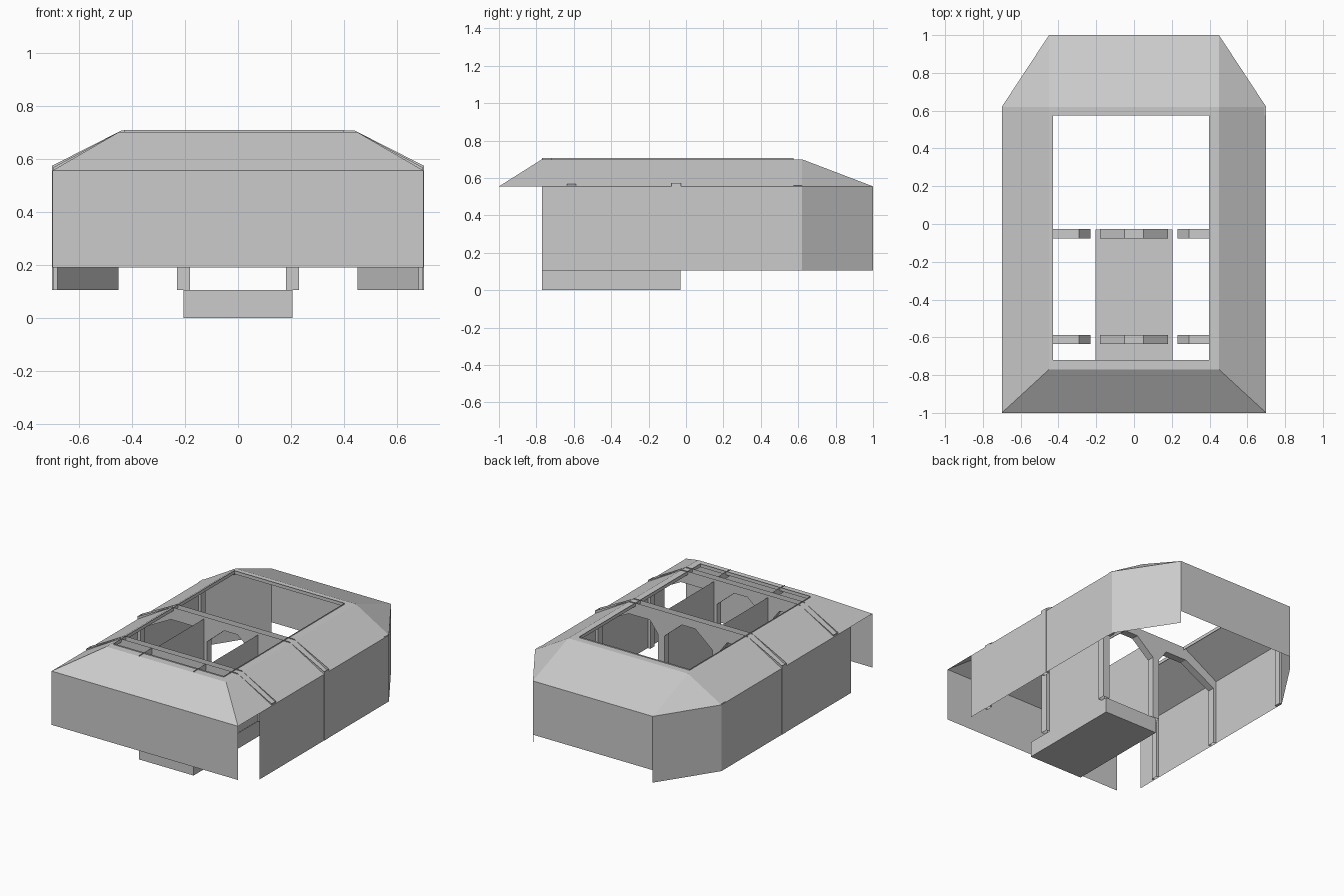
import bpy

if "Cube" in bpy.data.objects:
    bpy.data.objects.remove(bpy.data.objects["Cube"])


def sheet(name, verts, faces):
    """Thin surface part from a few points."""
    me = bpy.data.meshes.new(name)
    me.from_pydata(verts, [], faces)
    me.update()
    ob = bpy.data.objects.new(name, me)
    bpy.context.collection.objects.link(ob)
    return ob


def curtain(name, path, z0, z1):
    """Vertical sheet that follows a plan path."""
    n = len(path)
    verts = [(x, y, z) for z in (z0, z1) for x, y in path]
    return sheet(name, verts, [(i, i + 1, n + i + 1, n + i) for i in range(n - 1)])


def box(name, x0, x1, y0, y1, z0, z1, open_top=False):
    verts = [(x, y, z) for z in (z0, z1) for x, y in ((x0, y0), (x1, y0), (x1, y1), (x0, y1))]
    faces = [(3, 2, 1, 0), (0, 1, 5, 4), (1, 2, 6, 5), (2, 3, 7, 6), (3, 0, 4, 7)]
    if not open_top:
        faces.append((4, 5, 6, 7))
    return sheet(name, verts, faces)


W, EAVE, TOP, LOW = 0.70, 0.555, 0.70, 0.105

# sloping roof around a flat rim
eave = [(-W, -1), (W, -1), (W, 0.62), (0.45, 1), (-0.45, 1), (-W, 0.62)]
ridge = [(-0.45, -0.77), (0.45, -0.77), (0.45, 0.62), (-0.45, 0.62)]
hole = [(-0.43, -0.72), (0.397, -0.72), (0.397, 0.575), (-0.43, 0.575)]
verts = ([(x, y, EAVE) for x, y in eave] + [(x, y, TOP) for x, y in ridge]
         + [(x, y, TOP) for x, y in hole])
sheet("roof", verts, [(0, 1, 7, 6), (1, 2, 8, 7), (2, 3, 8), (3, 4, 9, 8), (4, 5, 9), (5, 0, 6, 9),
                      (6, 7, 11, 10), (7, 8, 12, 11), (8, 9, 13, 12), (9, 6, 10, 13)])
curtain("roof_opening_lip", hole + hole[:1], 0.685, 0.708)

# outer skin: front and back aprons, side walls with angled rear corners
curtain("front_apron", [(-W, -1), (W, -1)], 0.19, EAVE)
curtain("back_apron", [(0.45, 1), (-0.45, 1)], 0.19, EAVE)
for s, side in ((-1, "left"), (1, "right")):
    curtain(side + "_wall", [(s * W, -0.77), (s * W, 0.62), (s * 0.45, 1)], LOW, EAVE)

# sunken centre floor
box("floor_trough", -0.205, 0.205, -0.77, -0.03, 0, LOW, True)


def bulkhead(name, y0, y1, edge, lift):
    """Hollow cross wall with three faceted arches, open at the top."""
    side_arch = [(0.68, LOW), (0.68, 0.50), (0.45, 0.62), (0.29, 0.62), (0.23, 0.54), (0.23, LOW)]
    mid_arch = [(0.18, LOW), (0.18, 0.54), (0.05, 0.65)]
    half = side_arch + mid_arch
    lower = half + [(-x, z) for x, z in reversed(half)]
    roof_line = [(-edge, LOW), (-edge, EAVE + lift), (-0.44, TOP + 0.006),
                 (0.44, TOP + 0.006), (edge, EAVE + lift), (edge, LOW)]
    outline = lower + roof_line
    n = len(outline)
    verts = [(x, y, z) for y in (y0, y1) for x, z in outline]
    faces = [tuple(range(n)), tuple(reversed(range(n, 2 * n)))]
    # arch linings, skipping the open pillar feet
    for i in range(len(lower) - 1):
        if not (outline[i][1] == LOW and outline[i + 1][1] == LOW):
            faces.append((i, i + 1, n + i + 1, n + i))
    # outer side strips
    for i in (len(lower), n - 2):
        faces.append((i, i + 1, n + i + 1, n + i))
    return sheet(name, verts, faces)


bulkhead("middle_bulkhead", -0.077, -0.027, 0.702, 0.018)
bulkhead("front_bulkhead", -0.635, -0.588, 0.697, 0.012)

# lengthwise partitions, short roof stringers and rear posts
for s, side in ((-1, "left"), (1, "right")):
    x = s * 0.203
    curtain(side + "_partition", [(x, -0.588), (x, -0.077)], LOW, 0.69)
    curtain(side + "_front_stringer", [(x, -0.77), (x, -0.635)], 0.66, 0.706)
    a, b = sorted((s * 0.68, s * 0.698))
    box(side + "_rear_post", a, b, 0.575, 0.62, LOW, 0.56)
